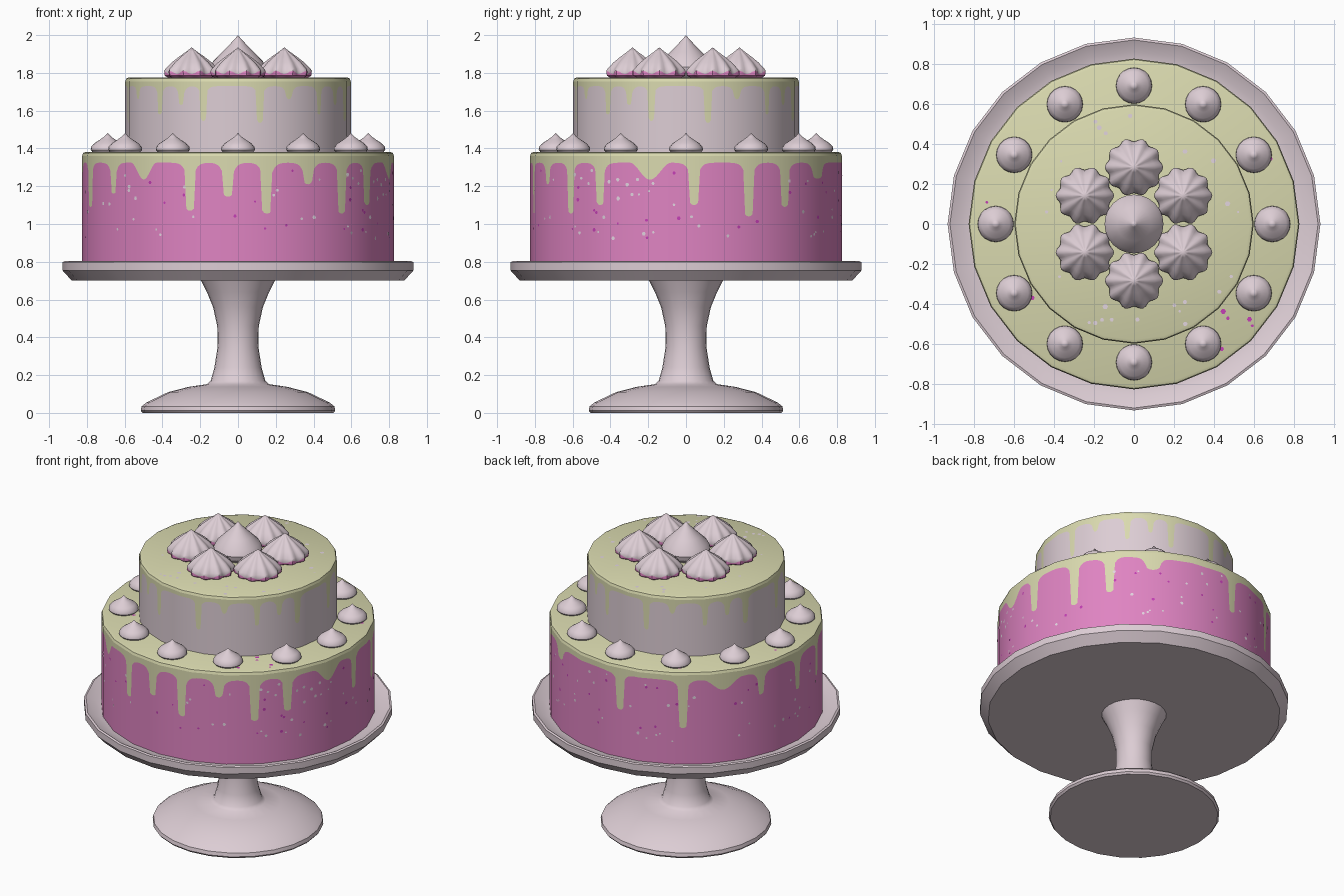
import bpy, bmesh, math, random
from math import sin, cos, pi, radians, sqrt, exp

if "Cube" in bpy.data.objects:
    bpy.data.objects.remove(bpy.data.objects["Cube"])

random.seed(4)

def material(name, r, g, b):
    m = bpy.data.materials.new(name)
    m.diffuse_color = (r, g, b, 1)
    m.use_nodes = True
    m.node_tree.nodes["Principled BSDF"].inputs["Base Color"].default_value = m.diffuse_color
    return m

MAUVE = material("pale_mauve", 0.72, 0.61, 0.66)
PINK = material("pink_frosting", 0.74, 0.23, 0.54)
CREAM = material("cream_icing", 0.70, 0.70, 0.43)
MAGENTA = material("magenta_sprinkle", 0.55, 0.05, 0.46)
PALE = material("pale_sprinkle", 0.76, 0.66, 0.74)

def make(name, verts, faces, mats, idx=None, smooth=True):
    me = bpy.data.meshes.new(name)
    me.from_pydata(verts, [], faces)
    for m in mats:
        me.materials.append(m)
    if idx:
        me.polygons.foreach_set("material_index", idx)
    ob = bpy.data.objects.new(name, me)
    bpy.context.collection.objects.link(ob)
    if smooth:
        bpy.ops.object.select_all(action='DESELECT')
        ob.select_set(True)
        bpy.context.view_layer.objects.active = ob
        bpy.ops.object.shade_smooth_by_angle(angle=radians(35))
    return ob

def lathe(name, profile, n, mats, centre=(0, 0), lobes=0, depth=0.0, pink_rings=0):
    """Spin a bottom-to-top (r, z) profile; lobes flute it; low rings take slot 1."""
    verts, faces, idx = [], [], []
    last = len(profile) - 1
    for k, (r, z) in enumerate(profile):
        for i in range(n):
            a = 2 * pi * i / n
            w = cos(lobes * a) if lobes else 0
            rr = r * (1 + depth * w)
            zz = z + (0.009 * w if pink_rings and k == pink_rings else 0)
            verts.append((centre[0] + rr * cos(a), centre[1] + rr * sin(a), zz))
    for k in range(last):
        for i in range(n):
            j = (i + 1) % n
            faces.append((k * n + i, k * n + j, (k + 1) * n + j, (k + 1) * n + i))
            idx.append(1 if k < pink_rings else 0)
    ob = make(name, verts, faces, mats, idx, smooth=False)
    bm = bmesh.new()
    bm.from_mesh(ob.data)
    bmesh.ops.remove_doubles(bm, verts=bm.verts, dist=1e-5)
    bm.to_mesh(ob.data)
    bm.free()
    bpy.ops.object.select_all(action='DESELECT')
    ob.select_set(True)
    bpy.context.view_layer.objects.active = ob
    bpy.ops.object.shade_smooth_by_angle(angle=radians(35))
    return ob

SIDES = 24

def poly_r(R, a):
    """Radius of a 24-sided polygon at angle a."""
    s = 2 * pi / SIDES
    return R * cos(s / 2) / cos((a % s) - s / 2)

def drip_height(deg, drips, top, shoulder):
    """Lower edge of the icing at an angle; drips are (angle, lowest z, half width)."""
    z = top
    for a, low, w in drips:
        d = abs((deg - a + 180) % 360 - 180)
        if w > 4:                                   # broad wave
            if d < w:
                z = min(z, top - (top - low) * (0.5 + 0.5 * cos(pi * d / w)))
        elif d < w:                                 # narrow run with a round end
            z = min(z, low + 0.025 * (1 - sqrt(1 - (d / w) ** 2)))
        else:
            z = min(z, top - shoulder * exp(-(d - w) / 1.3))
    return z

def dripped_wall(name, R, z0, z1, edge, body):
    n = 480
    verts, faces, idx, normals = [], [], [], []
    for i in range(n):
        a = 2 * pi * i / n
        r = poly_r(R, a)
        for z in (z0, edge(math.degrees(a)), z1):
            verts.append((r * cos(a), r * sin(a), z))
            normals.append((cos(a), sin(a), 0))
    for i in range(n):
        j = (i + 1) % n
        for k in (0, 1):
            faces.append((3 * i + k, 3 * j + k, 3 * j + k + 1, 3 * i + k + 1))
            idx.append(k)
    ob = make(name, verts, faces, [body, CREAM], idx)
    ob.data.normals_split_custom_set_from_vertices(normals)

# Cake stand: foot, stem and dished plate
lathe("cake_stand", [
    (0, 0), (0.505, 0), (0.515, 0.012), (0.51, 0.035), (0.485, 0.055), (0.37, 0.11),
    (0.26, 0.138), (0.165, 0.152), (0.145, 0.17), (0.125, 0.24), (0.108, 0.35),
    (0.11, 0.46), (0.132, 0.56), (0.165, 0.64), (0.195, 0.70), (0.88, 0.70),
    (0.93, 0.755), (0.93, 0.798), (0.918, 0.803), (0.86, 0.775), (0.80, 0.768), (0, 0.768)],
    SIDES, [MAUVE])

# Lower tier
low_drips = [(-143.6, 1.16, 1.7), (-127.6, 1.235, 6), (-108, 1.07, 1.8), (-93.7, 1.145, 2),
             (-79.2, 1.055, 1.9), (-63.2, 1.21, 1.8), (-48, 1.055, 1.8), (-33.6, 1.10, 1.8),
             (-13.4, 1.235, 8), (3, 1.10, 1.7), (24, 1.04, 1.8), (39.7, 1.09, 1.8),
             (58, 1.24, 3), (96, 1.085, 1.7), (123.7, 1.01, 1.8), (141, 1.25, 9),
             (158.5, 1.17, 1.7), (179.7, 1.11, 1.8), (198, 1.09, 1.8)]

def low_edge(deg):
    return drip_height(deg, low_drips, 1.325, 0.055)

R1, R2 = 0.825, 0.597
dripped_wall("lower_tier_side", R1, 0.765, 1.36, low_edge, PINK)
lathe("lower_tier_icing", [(R1, 1.36), (R1 - 0.005, 1.376), (R1 - 0.02, 1.382), (0, 1.382)],
      SIDES, [CREAM])

# Upper tier, drips repeat every quarter turn
up_drips = []
for q in range(4):
    for a, low, w in ((-18, 1.545, 1.6), (11.3, 1.535, 1.6), (27, 1.66, 1.6),
                      (46, 1.58, 1.6), (59.6, 1.63, 1.6)):
        up_drips.append((a - 90 + 90 * q, low, w))

def up_edge(deg):
    return drip_height(deg, up_drips, 1.73, 0.04)

dripped_wall("upper_tier_side", R2, 1.375, 1.755, up_edge, MAUVE)
lathe("upper_tier_icing", [(R2, 1.755), (R2 - 0.005, 1.77), (R2 - 0.02, 1.776), (0, 1.776)],
      SIDES, [CREAM])

# Sprinkles: thin hexagonal dots on the lower side and on the icing tops
verts, faces, idx = [], [], []

def dot(c, u, v, size, mat):
    b = len(verts)
    for k in range(6):
        a = k * pi / 3
        verts.append(tuple(c[m] + size * (u[m] * cos(a) + v[m] * sin(a)) for m in range(3)))
    faces.append(tuple(range(b, b + 6)))
    idx.append(mat)

for i in range(130):
    a = random.uniform(0, 2 * pi)
    z = random.uniform(0.92, 1.30)
    if z > low_edge(math.degrees(a)) - 0.02:
        continue
    f = (math.floor(a / (2 * pi / SIDES)) + 0.5) * 2 * pi / SIDES
    r = poly_r(R1, a) + 0.002
    dot((r * cos(a), r * sin(a), z), (-sin(f), cos(f), 0), (0, 0, 1),
        random.uniform(0.006, 0.011), 0 if i % 3 == 0 else 1)
for i in range(36):
    a = random.uniform(0, 2 * pi)
    upper = i % 3 > 0
    r = random.uniform(0.42, 0.56) if upper else random.uniform(0.62, 0.79)
    dot((r * cos(a), r * sin(a), 1.7775 if upper else 1.3835), (1, 0, 0), (0, 1, 0),
        random.uniform(0.006, 0.014), 1 if upper else 0)
make("sprinkles", verts, faces, [MAGENTA, PALE], idx, smooth=False)

# Ring of twelve small piped kisses on the lower tier
for i in range(12):
    a = i * pi / 6
    lathe("small_kiss_%d" % (i + 1), [
        (0.078, 1.378), (0.09, 1.392), (0.088, 1.408), (0.07, 1.428), (0.04, 1.447),
        (0.018, 1.463), (0, 1.482)], 20, [MAUVE], (0.69 * cos(a), 0.69 * sin(a)))

# Six fluted meringues with pink feet around a taller smooth one
for i in range(6):
    a = radians(30 + 60 * i)
    lathe("fluted_meringue_%d" % (i + 1), [
        (0.115, 1.774), (0.134, 1.785), (0.137, 1.802), (0.13, 1.822), (0.10, 1.855),
        (0.06, 1.888), (0.025, 1.914), (0, 1.935)], 60, [MAUVE, PINK],
        (0.283 * cos(a), 0.283 * sin(a)), lobes=10, depth=0.065, pink_rings=2)
lathe("centre_meringue", [
    (0.11, 1.774), (0.14, 1.80), (0.147, 1.83), (0.13, 1.865), (0.085, 1.91),
    (0.04, 1.955), (0.015, 1.982), (0, 2.0)], 24, [MAUVE])
